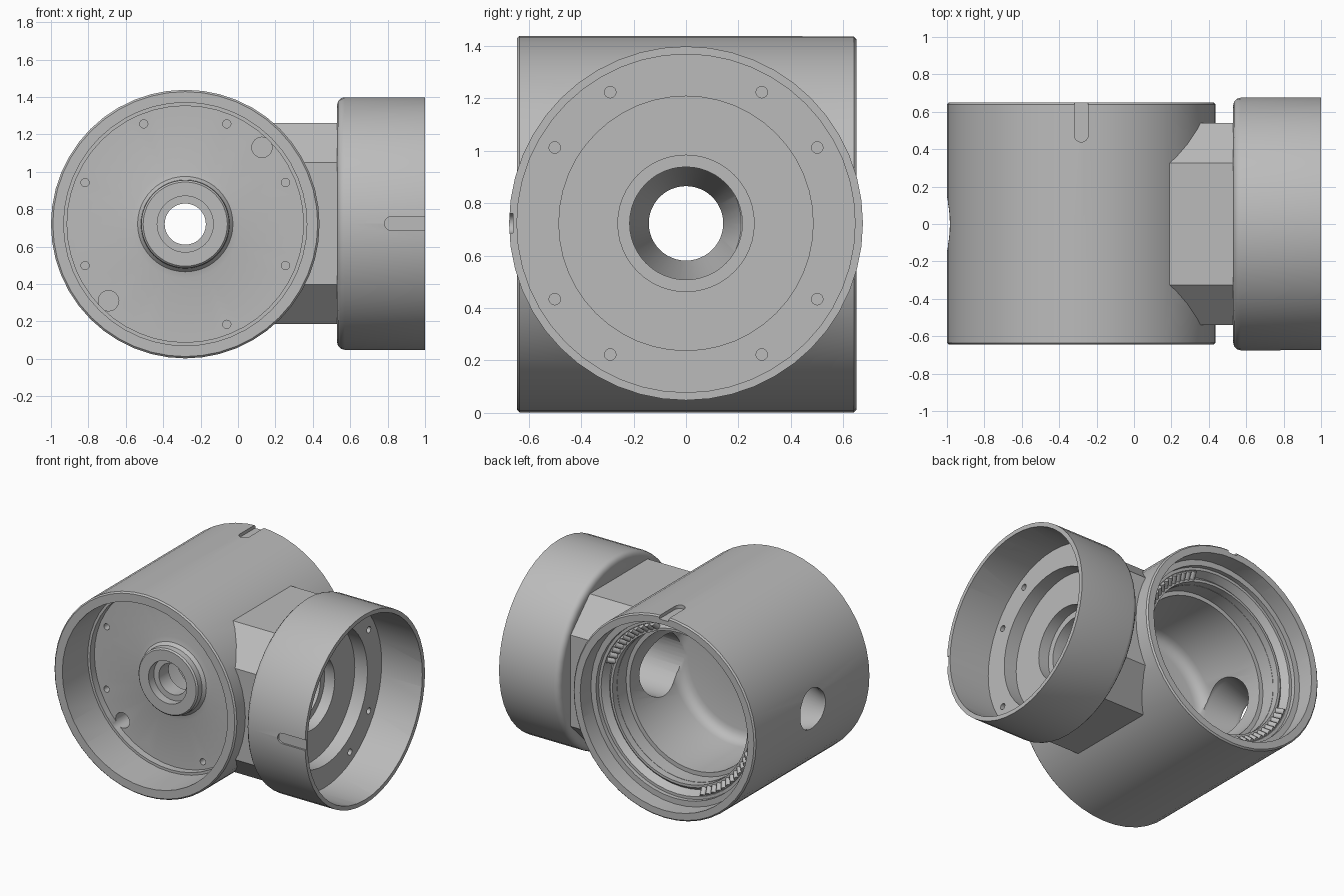
import bpy, bmesh
from math import cos, sin, pi, radians
from mathutils import Vector

if "Cube" in bpy.data.objects:
    bpy.data.objects.remove(bpy.data.objects["Cube"])

grey = bpy.data.materials.new("machined_grey")
grey.use_nodes = True
grey.diffuse_color = (0.5, 0.5, 0.5, 1)
grey.node_tree.nodes["Principled BSDF"].inputs["Base Color"].default_value = (0.5, 0.5, 0.5, 1)

BARREL = Vector((-0.282, 0, 0.72))   # axis of the large barrel (along y)
CUP = Vector((0, 0, 0.723))          # axis of the side cup (along x)
FRAMES = {"X": (Vector((0, 1, 0)), Vector((0, 0, 1)), Vector((1, 0, 0))),
          "Y": (Vector((1, 0, 0)), Vector((0, 0, 1)), Vector((0, 1, 0))),
          "Z": (Vector((1, 0, 0)), Vector((0, 1, 0)), Vector((0, 0, 1)))}


def lathe(bm, profile, frame, origin, sides=48):
    """Revolve (radius, distance) pairs; the profile starts and ends on the axis."""
    u, v, w = frame
    rings = []
    for r, t in profile:
        if r == 0:
            rings.append([bm.verts.new(origin + w * t)] * sides)
        else:
            rings.append([bm.verts.new(origin + w * t + (u * cos(a) + v * sin(a)) * r)
                          for a in (2 * pi * i / sides for i in range(sides))])
    for a, b in zip(rings, rings[1:]):
        for i in range(sides):
            j = (i + 1) % sides
            bm.faces.new(dict.fromkeys((a[i], a[j], b[j], b[i])))


def rod(bm, r, t0, t1, frame, origin, sides=16):
    lathe(bm, [(0, t0), (r, t0), (r, t1), (0, t1)], frame, origin, sides)


def finish(bm, name):
    bmesh.ops.recalc_face_normals(bm, faces=bm.faces)
    mesh = bpy.data.meshes.new(name)
    bm.to_mesh(mesh)
    bm.free()
    mesh.materials.append(grey)
    ob = bpy.data.objects.new(name, mesh)
    bpy.context.collection.objects.link(ob)
    return ob


def turned(name, profile, axis, origin):
    bm = bmesh.new()
    lathe(bm, profile, FRAMES[axis], origin)
    return finish(bm, name)


def activate(ob):
    bpy.ops.object.select_all(action="DESELECT")
    ob.select_set(True)
    bpy.context.view_layer.objects.active = ob


def combine(target, tool, operation="DIFFERENCE"):
    mod = target.modifiers.new(tool.name, "BOOLEAN")
    mod.operation, mod.object, mod.solver = operation, tool, "EXACT"
    activate(target)
    bpy.ops.object.modifier_apply(modifier=mod.name)
    bpy.data.objects.remove(tool)


def slot(name, start, end, r, frame, t0, t1):
    bm = bmesh.new()
    for p in (start, end):
        rod(bm, r, t0, t1, frame, Vector(p))
    hull = bmesh.ops.convex_hull(bm, input=bm.verts)
    junk = set(hull["geom_interior"]) | set(hull["geom_unused"])
    bmesh.ops.delete(bm, geom=[g for g in junk if isinstance(g, bmesh.types.BMVert)], context="VERTS")
    # rebuild as a clean hull from the points alone
    points = [v.co.copy() for v in bm.verts]
    bm.clear()
    for p in points:
        bm.verts.new(p)
    bmesh.ops.convex_hull(bm, input=bm.verts)
    return finish(bm, name)


# Outer solids: barrel, octagonal neck, side cup
housing = turned("joint_housing", [(0, -0.645), (0.708, -0.645), (0.718, -0.635), (0.718, 0.64),
                                   (0.708, 0.65), (0, 0.65)], "Y", BARREL)
bm = bmesh.new()
outline = [(0.54, 0.325), (0.325, 0.537), (-0.325, 0.537), (-0.54, 0.325)]
outline += [(-y, -z) for y, z in outline]
base = bm.faces.new([bm.verts.new((0, y, CUP.z + z)) for y, z in outline])
moved = bmesh.ops.extrude_face_region(bm, geom=[base])["geom"]
bmesh.ops.translate(bm, vec=(0.57, 0, 0), verts=[g for g in moved if isinstance(g, bmesh.types.BMVert)])
combine(housing, finish(bm, "neck"), "UNION")
combine(housing, turned("side_cup", [(0, 0.53), (0.635, 0.53), (0.655, 0.535), (0.67, 0.55),
                                     (0.675, 0.57), (0.675, 1), (0, 1)], "X", CUP), "UNION")

# Front recess, leaving a raised central boss
combine(housing, turned("front_recess", [
    (0, -0.8), (0.65, -0.8), (0.65, -0.36), (0.632, -0.36), (0.632, -0.31), (0.29, -0.31),
    (0.255, -0.318), (0.237, -0.34), (0.235, -0.38), (0.225, -0.39), (0.15, -0.39),
    (0.15, -0.33), (0.11, -0.33), (0.11, -0.1), (0, -0.1)], "Y", BARREL))

# Rear cavity with stepped mouth and rounded floor
combine(housing, turned("rear_cavity", [
    (0, 0.8), (0.66, 0.8), (0.66, 0.53), (0.62, 0.53), (0.62, 0.42), (0.53, 0.42), (0.53, 0.32),
    (0.5, 0.32), (0.5, -0.14), (0.493, -0.17), (0.477, -0.197), (0.45, -0.213), (0.42, -0.22),
    (0, -0.22)], "Y", BARREL))

# Stepped cup bore that opens into the cavity
combine(housing, turned("cup_bore", [
    (0, 1.2), (0.645, 1.2), (0.645, 0.68), (0.485, 0.68), (0.485, 0.58), (0.26, 0.58),
    (0.26, 0.5), (0.215, 0.5), (0.215, -0.1), (0, -0.1)], "X", CUP))

# Tapered cable hole in the far wall
combine(housing, turned("cable_hole", [(0, -1.1), (0.142, -1.1), (0.142, -0.97), (0.215, -0.77),
                                       (0.215, -0.6), (0, -0.6)], "X", CUP))

# Bolt circles and the two larger dowel holes
bm = bmesh.new()
for k in range(8):
    a = radians(22.5 + 45 * k)
    rod(bm, 0.022, -0.35, -0.25, FRAMES["Y"], BARREL + Vector((cos(a), 0, sin(a))) * 0.58)
for q in range(4):
    for step in (30, 60):
        a = radians(90 * q + step)
        rod(bm, 0.022, 0.62, 0.72, FRAMES["X"], CUP + Vector((0, cos(a), sin(a))) * 0.578)
for a in (radians(45), radians(225)):
    rod(bm, 0.055, -0.35, -0.15, FRAMES["Y"], BARREL + Vector((cos(a), 0, sin(a))) * 0.58)
combine(housing, finish(bm, "bolt_holes"))

# Alignment slots on the rims
combine(housing, slot("barrel_slot", (BARREL.x, 0.475, 0), (BARREL.x, 0.8, 0), 0.037,
                      FRAMES["Z"], 1.412, 1.6))
combine(housing, slot("cup_slot", (0.82, 0, CUP.z), (1.2, 0, CUP.z), 0.037,
                      FRAMES["Y"], -0.8, -0.66))

activate(housing)
bpy.ops.object.shade_smooth_by_angle(angle=radians(35))

# Bearing race seated in the rear mouth
bm = bmesh.new()
race = [(0.532, 0.415), (0.625, 0.415), (0.625, 0.5), (0.6, 0.5), (0.57, 0.45), (0.55, 0.47), (0.532, 0.47)]
lathe(bm, race + race[:1], FRAMES["Y"], BARREL)
bmesh.ops.remove_doubles(bm, verts=bm.verts, dist=0.0001)
bearing = finish(bm, "bearing_race")
activate(bearing)
bpy.ops.object.shade_smooth_by_angle(angle=radians(35))

# Two arcs of tilted rollers
bm = bmesh.new()
for start in (20, 200):
    for k in range(12):
        a = radians(start + 4.6 * k)
        out = Vector((cos(a), 0, sin(a)))
        side = Vector((-sin(a), 0, cos(a)))
        w = (out + Vector((0, 1, 0))).normalized()
        rod(bm, 0.021, -0.03, 0.03, (side, w.cross(side), w),
            BARREL + out * 0.575 + Vector((0, 0.475, 0)), 12)
rollers = finish(bm, "bearing_rollers")
activate(rollers)
bpy.ops.object.shade_smooth_by_angle(angle=radians(35))
